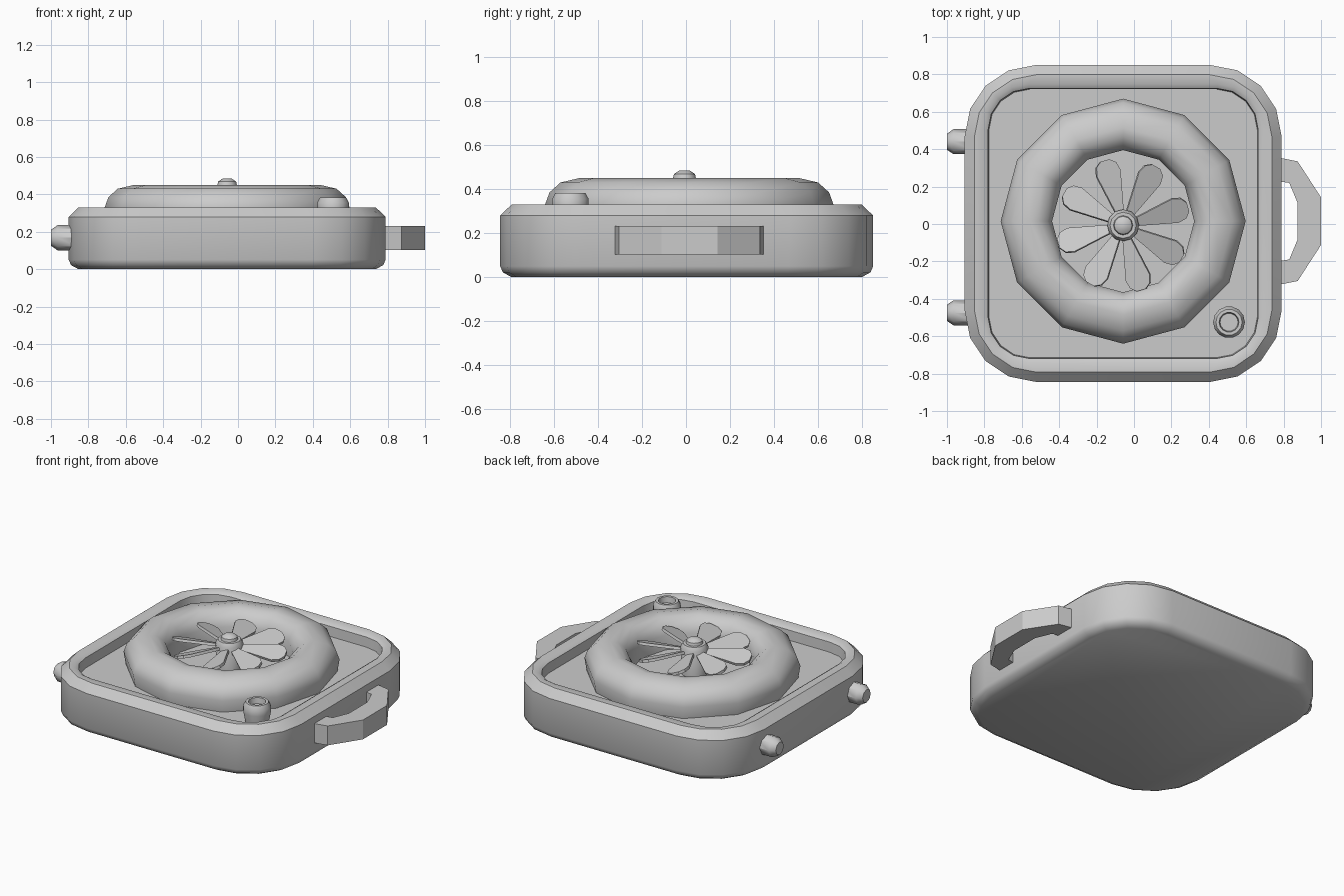
import bpy, bmesh
from math import sin, cos, pi, radians
from mathutils import Matrix

if "Cube" in bpy.data.objects:
    bpy.data.objects.remove(bpy.data.objects["Cube"])

CX, CY = -0.058, 0.003     # body centre
FLOOR = 0.25               # recessed top panel height


def finish(bm, name, smooth=40):
    bmesh.ops.recalc_face_normals(bm, faces=bm.faces)
    me = bpy.data.meshes.new(name)
    bm.to_mesh(me)
    bm.free()
    ob = bpy.data.objects.new(name, me)
    bpy.context.collection.objects.link(ob)
    if smooth:
        bpy.ops.object.select_all(action='DESELECT')
        ob.select_set(True)
        bpy.context.view_layer.objects.active = ob
        bpy.ops.object.shade_smooth_by_angle(angle=radians(smooth))
    return ob


def loft(rings, name, closed=False, smooth=40, matrix=None):
    """Skin a stack of equal-length point rings; cap the ends unless closed."""
    bm = bmesh.new()
    vs = [[bm.verts.new(p) for p in r] for r in rings]
    n = len(vs[0])
    pairs = list(zip(vs, vs[1:])) + ([(vs[-1], vs[0])] if closed else [])
    for a, b in pairs:
        for i in range(n):
            j = (i + 1) % n
            bm.faces.new((a[i], a[j], b[j], b[i]))
    if not closed:
        bm.faces.new(vs[0])
        bm.faces.new(vs[-1])
    if matrix:
        bm.transform(matrix)
    return finish(bm, name, smooth)


def rounded_square(half, radius, z, segs=4):
    pts = []
    for k in range(4):
        a0 = k * pi / 2
        sx = 1 if k in (0, 3) else -1
        sy = 1 if k in (0, 1) else -1
        for i in range(segs + 1):
            a = a0 + i * pi / 2 / segs
            pts.append((CX + sx * (half - radius) + radius * cos(a),
                        CY + sy * (half - radius) + radius * sin(a), z))
    return pts


def lathe(profile, n, name, closed=False, smooth=40, matrix=None):
    rings = [[(r * cos(2 * pi * i / n), r * sin(2 * pi * i / n), z)
              for i in range(n)] for r, z in profile]
    return loft(rings, name, closed, smooth, matrix)


def prism(outline, z0, z1, name, matrix=None):
    rings = [[(x, y, z) for x, y in outline] for z in (z0, z1)]
    return loft(rings, name, smooth=30, matrix=matrix)


# Housing: chamfered rounded box with a recessed top
loft([rounded_square(*s) for s in (
    (0.795, 0.33, 0.0), (0.835, 0.37, 0.022), (0.847, 0.38, 0.05),
    (0.847, 0.38, 0.28), (0.795, 0.33, 0.33), (0.745, 0.24, 0.33),
    (0.722, 0.22, 0.315), (0.718, 0.22, FLOOR))], "housing")

# Fan shroud: twelve-sided ring
lathe([(0.64, FLOOR - 0.01), (0.655, 0.33), (0.635, 0.385), (0.585, 0.43),
       (0.50, 0.45), (0.45, 0.44), (0.405, 0.405), (0.38, 0.35),
       (0.38, FLOOR - 0.01)], 12, "fan_shroud", closed=True, smooth=50,
      matrix=Matrix.Translation((CX, 0.015, 0)))

# Fan hub with dome
fan = Matrix.Translation((CX, -0.007, 0))
lathe([(0.08, FLOOR - 0.01), (0.085, 0.425), (0.07, 0.45), (0.052, 0.45),
       (0.048, 0.468), (0.025, 0.484)], 12, "fan_hub", matrix=fan)

# Eight pitched fan blades
half = [(0.06, 0.02), (0.29, 0.07), (0.335, 0.058), (0.36, 0.025)]
outline = [(x, -y) for x, y in half] + half[::-1]
for i in range(8):
    m = (fan @ Matrix.Translation((0, 0, 0.4))
         @ Matrix.Rotation(radians(16 + 45 * i), 4, 'Z')
         @ Matrix.Rotation(radians(20), 4, 'X'))
    prism(outline, -0.009, 0.009, f"fan_blade_{i + 1}", m)

# Hollow knob in the front corner
lathe([(0.07, FLOOR - 0.01), (0.085, 0.32), (0.085, 0.355), (0.07, 0.383),
       (0.053, 0.383), (0.048, 0.345)], 14, "corner_knob",
      matrix=Matrix.Translation((0.508, -0.525, 0)))

# Side pegs on the left
for name, y in (("rear_peg", 0.44), ("front_peg", -0.475)):
    m = Matrix.Translation((-0.88, y, 0.168)) @ Matrix.Rotation(-pi / 2, 4, 'Y')
    lathe([(0.067, -0.02), (0.067, 0.085), (0.043, 0.12)], 8, name, matrix=m)

# Carrying handle on the right
outer = [(0.76, 0.343), (0.875, 0.32), (1.0, 0.127)]
inner = [(0.875, 0.097), (0.83, 0.205), (0.76, 0.215)]
mirror = lambda pts: [(x, -y) for x, y in reversed(pts)]
bm_path = outer + mirror(outer) + mirror(inner) + inner
prism(bm_path, 0.103, 0.232, "handle", Matrix.Translation((0, 0.015, 0)))
